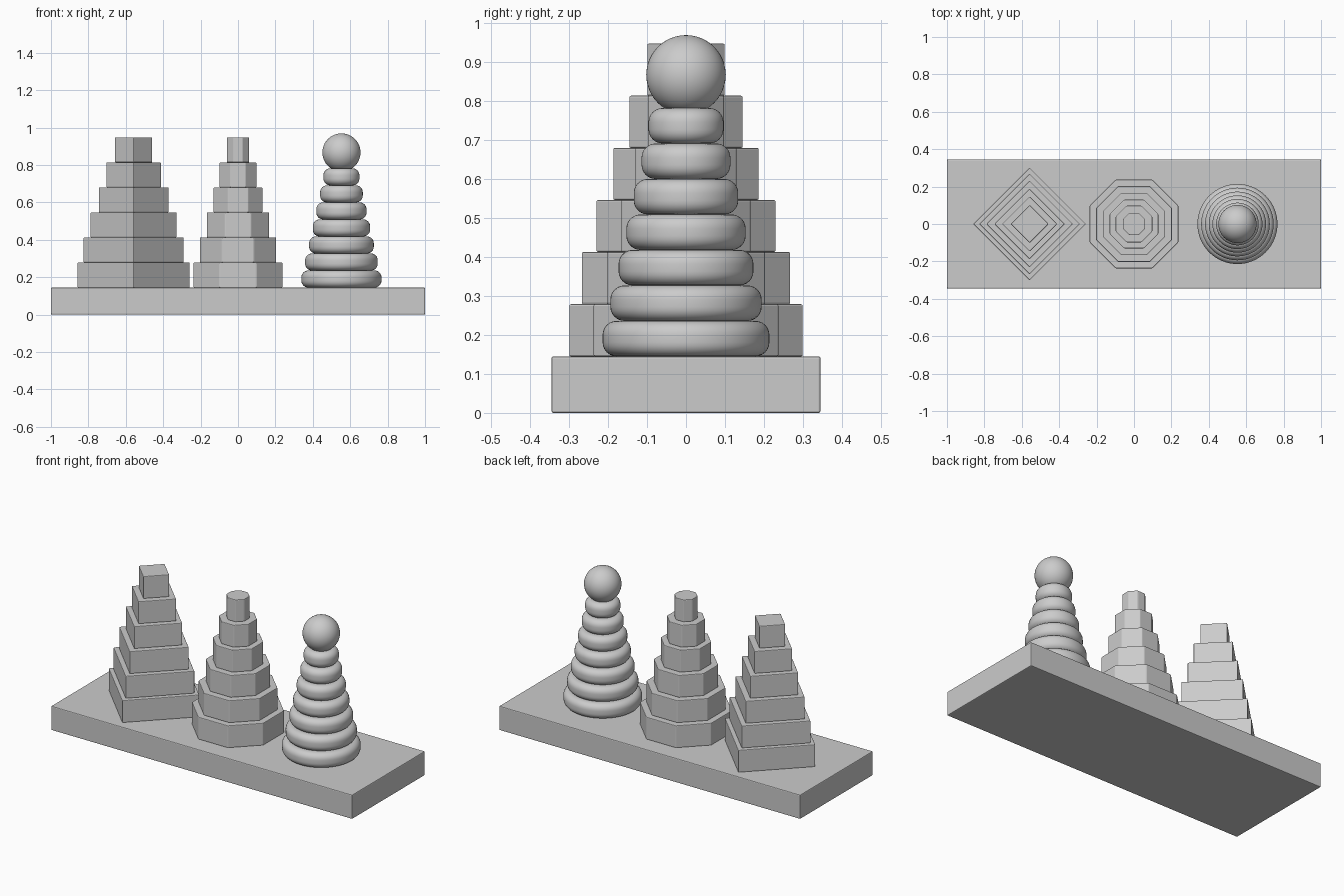
import bpy
from math import pi, cos, sin, radians

if "Cube" in bpy.data.objects:
    bpy.data.objects.remove(bpy.data.objects["Cube"])

BASE_TOP = 0.145


def bevel(obj, width):
    mod = obj.modifiers.new("soft_edges", "BEVEL")
    mod.width = width
    mod.segments = 2
    mod.limit_method = "ANGLE"
    mod.angle_limit = radians(30)


def smooth(obj):
    bpy.ops.object.select_all(action="DESELECT")
    obj.select_set(True)
    bpy.context.view_layer.objects.active = obj
    bpy.ops.object.shade_smooth_by_angle(angle=radians(30))


def prism(name, sides, radius, x, z0, z1, turn):
    bpy.ops.mesh.primitive_cylinder_add(
        vertices=sides, radius=radius, depth=z1 - z0,
        location=(x, 0, (z0 + z1) / 2), rotation=(0, 0, turn))
    obj = bpy.context.object
    obj.name = name
    bevel(obj, 0.004)


def rounded_disc(name, radius, x, z0, height, edge, sides=64, steps=7):
    # Half profile with rounded rim, spun around the peg axis
    profile = []
    for zc, start in ((edge, -pi / 2), (height - edge, 0)):
        for i in range(steps):
            a = start + i / (steps - 1) * pi / 2
            profile.append((radius - edge + edge * cos(a), zc + edge * sin(a)))
    n = len(profile)
    verts = [(r * cos(2 * pi * s / sides), r * sin(2 * pi * s / sides), z)
             for s in range(sides) for r, z in profile]
    faces = [(s * n + i, (s + 1) % sides * n + i,
              (s + 1) % sides * n + i + 1, s * n + i + 1)
             for s in range(sides) for i in range(n - 1)]
    faces.append([s * n for s in reversed(range(sides))])
    faces.append([s * n + n - 1 for s in range(sides)])
    mesh = bpy.data.meshes.new(name)
    mesh.from_pydata(verts, [], faces)
    obj = bpy.data.objects.new(name, mesh)
    obj.location = (x, 0, z0)
    bpy.context.collection.objects.link(obj)
    smooth(obj)


# Base board
bpy.ops.mesh.primitive_cube_add(size=1, location=(0, 0, BASE_TOP / 2))
board = bpy.context.object
board.name = "base_board"
board.scale = (2, 0.69, BASE_TOP)
bpy.ops.object.transform_apply(location=False, rotation=False, scale=True)
bevel(board, 0.005)

# Square and octagonal block towers
step = 0.1337
squares = (0.301, 0.269, 0.231, 0.188, 0.147, 0.101)
octagons = (0.237, 0.203, 0.166, 0.13, 0.098, 0.06)
for i, (sq, oc) in enumerate(zip(squares, octagons)):
    z0 = BASE_TOP + i * step
    prism(f"square_block_{i + 1}", 4, sq, -0.558, z0, z0 + step, 0)
    prism(f"octagon_block_{i + 1}", 8, oc / cos(pi / 8), 0, z0, z0 + step, pi / 8)

# Round ring tower
ring_h = 0.091
for i, r in enumerate((0.214, 0.194, 0.173, 0.153, 0.134, 0.114, 0.096)):
    rounded_disc(f"ring_{i + 1}", r, 0.553, BASE_TOP + i * ring_h, ring_h, 0.036)

# Ball on top of the rings
bpy.ops.mesh.primitive_uv_sphere_add(segments=48, ring_count=24, radius=0.102,
                                     location=(0.553, 0, 0.867))
ball = bpy.context.object
ball.name = "top_ball"
smooth(ball)
